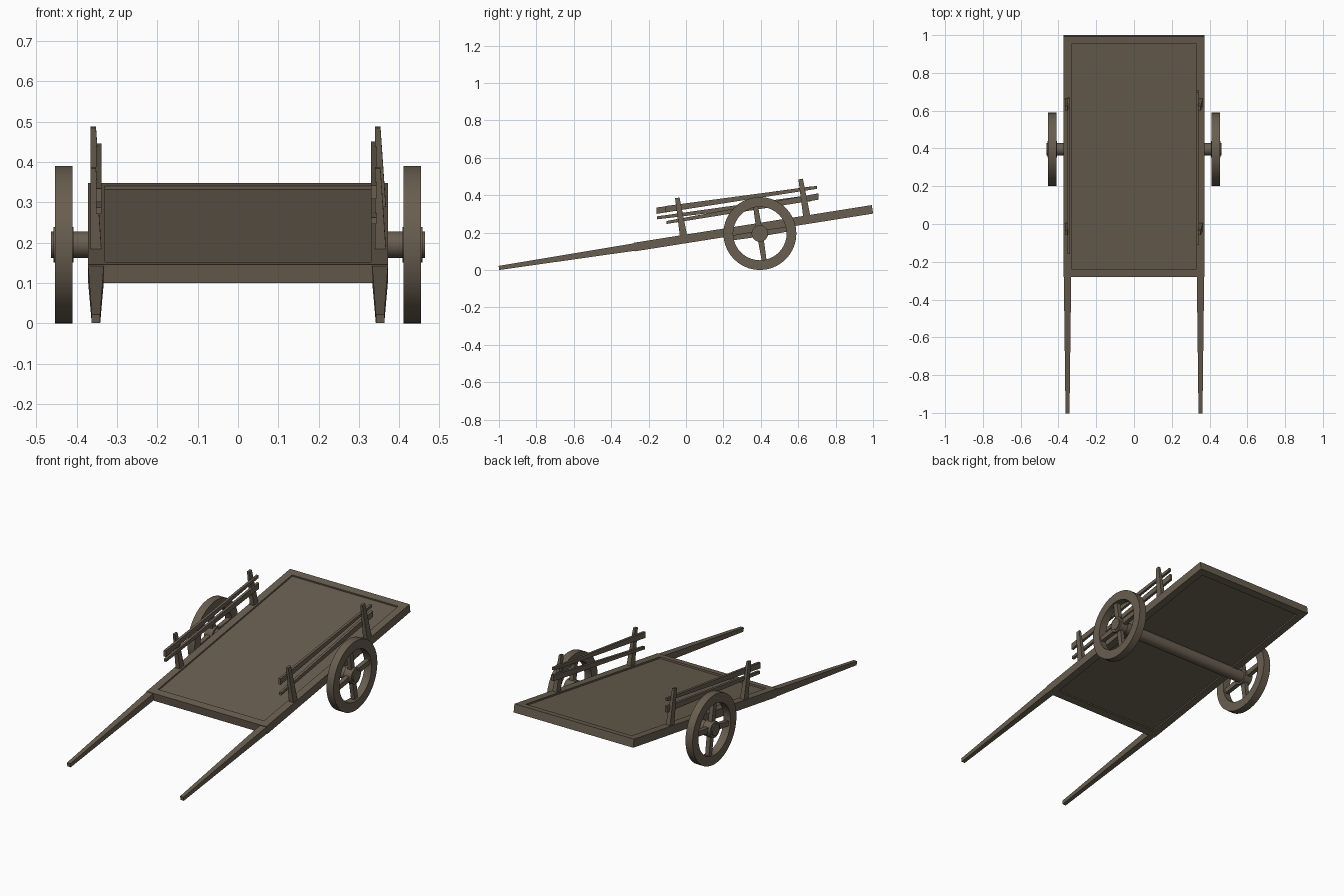
import bpy, bmesh, math
from mathutils import Matrix, Vector

if "Cube" in bpy.data.objects:
    bpy.data.objects.remove(bpy.data.objects["Cube"])

wood = bpy.data.materials.new("weathered_wood")
wood.diffuse_color = (0.14, 0.112, 0.08, 1)
wood.use_nodes = True
wood.node_tree.nodes["Principled BSDF"].inputs["Base Color"].default_value = wood.diffuse_color

# Sloped frame of the cart bed: local x, s (along bed), n (out of bed)
TILT = math.radians(9)
BED = Matrix.Translation((0, 0.36, 0.2235)) @ Matrix.Rotation(TILT, 4, 'X')
I4 = Matrix.Identity(4)


def finish(name, bm, smooth=False):
    bmesh.ops.recalc_face_normals(bm, faces=bm.faces[:])
    me = bpy.data.meshes.new(name)
    bm.to_mesh(me)
    bm.free()
    me.materials.append(wood)
    ob = bpy.data.objects.new(name, me)
    bpy.context.collection.objects.link(ob)
    if smooth:
        bpy.ops.object.select_all(action='DESELECT')
        ob.select_set(True)
        bpy.context.view_layer.objects.active = ob
        bpy.ops.object.shade_smooth_by_angle(angle=math.radians(35))
    return ob


def loft(bm, rings, closed=False):
    vs = [[bm.verts.new(p) for p in r] for r in rings]
    n, m = len(vs), len(vs[0])
    for i in range(n if closed else n - 1):
        for j in range(m):
            a, b = vs[i], vs[(i + 1) % n]
            bm.faces.new((a[j], a[(j + 1) % m], b[(j + 1) % m], b[j]))
    if not closed:
        bm.faces.new(vs[0])
        bm.faces.new(vs[-1])


def beam(name, a, b, mat):
    """Tapered beam between end sections (x0, x1, n0, n1, s) along s."""
    bm = bmesh.new()
    loft(bm, [[mat @ Vector(p) for p in ((x0, s, n0), (x1, s, n0), (x1, s, n1), (x0, s, n1))]
              for x0, x1, n0, n1, s in (a, b)])
    return finish(name, bm)


def post(name, a, b, mat):
    """Tapered upright between end sections (x0, x1, s0, s1, n) along n."""
    bm = bmesh.new()
    loft(bm, [[mat @ Vector(p) for p in ((x0, s0, n), (x1, s0, n), (x1, s1, n), (x0, s1, n))]
              for x0, x1, s0, s1, n in (a, b)])
    return finish(name, bm)


def cylinder(name, x0, x1, r, mat, seg=32):
    bm = bmesh.new()
    loft(bm, [[mat @ Vector((x, r * math.cos(2 * math.pi * k / seg), r * math.sin(2 * math.pi * k / seg)))
               for k in range(seg)] for x in (x0, x1)])
    return finish(name, bm, True)


# Bed frame and recessed floor
H, T, W, B = 0.645, 0.023, 0.372, 0.042
for s in (-1, 1):
    xs = sorted((s * W, s * (W - B)))
    beam("side_beam", (*xs, -T, T, -H), (*xs, -T, T, H), BED)
    ss = sorted((s * H, s * (H - B)))
    beam("cross_beam", (-W + B, W - B, -T, T, ss[0]), (-W + B, W - B, -T, T, ss[1]), BED)
    # Pull handles
    c = s * 0.352
    beam("handle", (c - 0.0195, c + 0.0195, -0.02, 0.02, -H),
         (c - 0.0105, c + 0.0105, -0.008, 0.014, -1.377), BED)
beam("floor", (-W + B, W - B, -0.015, 0.014, -H + B), (-W + B, W - B, -0.015, 0.014, H - B), BED)

# Uprights: the same tapered shape on both sides
for x in (-0.365, 0.34):
    for s, top in ((-0.376, 0.224), (0.291, 0.220)):
        post("rail_post", (x, x + 0.028, s - 0.019, s + 0.021, 0.0),
             (x, x + 0.013, s - 0.012, s + 0.012, top), BED)

# Side rails: (inner x, outer x, start y, start z, half, end y, end z, half)
for x0, x1, y0, z0, h0, y1, z1, h1 in (
        (0.329, 0.343, -0.11, 0.325, 0.017, 0.70, 0.442, 0.008),
        (0.329, 0.343, -0.105, 0.254, 0.008, 0.708, 0.393, 0.017),
        (-0.352, -0.338, -0.158, 0.317, 0.017, 0.665, 0.438, 0.008),
        (-0.352, -0.338, -0.155, 0.279, 0.008, 0.67, 0.385, 0.017)):
    beam("side_rail", (x0, x1, z0 - h0, z0 + h0, y0), (x0, x1, z1 - h1, z1 + h1, y1), I4)

# Axle and wheels
HUB = Matrix.Translation((0, 0.395, 0.195)) @ Matrix.Rotation(TILT, 4, 'X')
cylinder("axle", -0.463, 0.463, 0.033, HUB)
for s in (-1, 1):
    bm = bmesh.new()
    x0, x1 = s * 0.41, s * 0.454
    seg = 40
    rings = []
    for k in range(seg):
        a = 2 * math.pi * k / seg
        rings.append([HUB @ Vector((x, r * math.cos(a), r * math.sin(a)))
                      for x, r in ((x0, 0.195), (x1, 0.195), (x1, 0.143), (x0, 0.143))])
    loft(bm, rings, True)
    finish("wheel_rim", bm, True)
    cylinder("wheel_hub", s * 0.408, s * 0.457, 0.044, HUB)
    for k in range(4):
        m = HUB @ Matrix.Rotation(k * math.pi / 2, 4, 'X')
        xa, xb = sorted((s * 0.42, s * 0.444))
        post("spoke", (xa, xb, -0.016, 0.016, 0.02), (xa, xb, -0.013, 0.013, 0.15), m)
